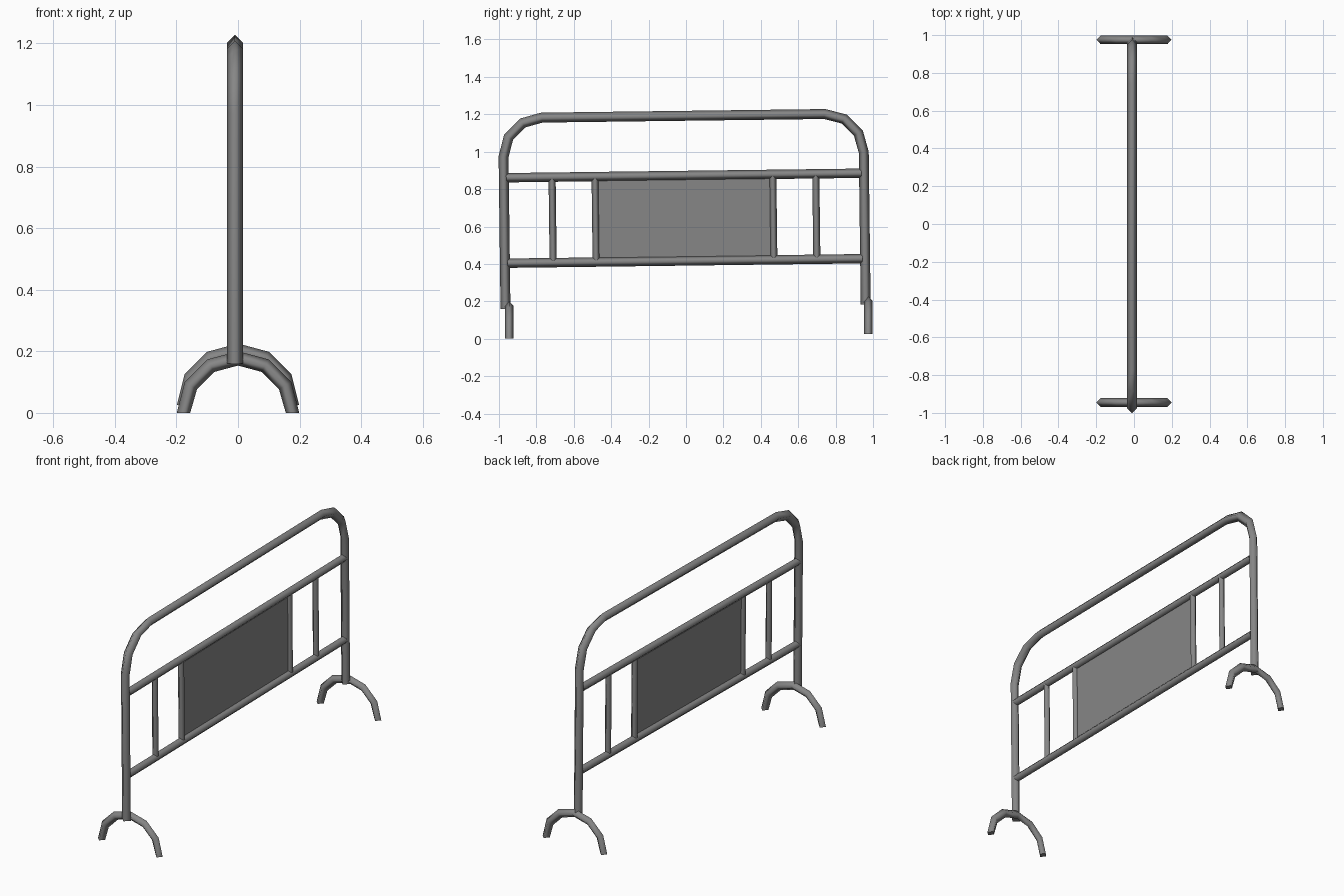
import bpy, bmesh, math
from mathutils import Vector, Matrix

cube = bpy.data.objects.get("Cube")
if cube:
    bpy.data.objects.remove(cube, do_unlink=True)

# Single painted-steel colour
steel = bpy.data.materials.new("steel_grey")
steel.use_nodes = True
GREY = (0.24, 0.24, 0.24, 1)
steel.diffuse_color = GREY
steel.node_tree.nodes["Principled BSDF"].inputs["Base Color"].default_value = GREY

LEAN = Matrix.Rotation(0.0127, 4, 'X')   # whole barrier leans slightly lengthwise
FRAME_X = -0.01
POST_Y = 0.963


def finish(name, bm, lean=True):
    bmesh.ops.recalc_face_normals(bm, faces=bm.faces)
    if lean:
        bm.transform(LEAN)
    mesh = bpy.data.meshes.new(name)
    bm.to_mesh(mesh)
    bm.free()
    mesh.materials.append(steel)
    obj = bpy.data.objects.new(name, mesh)
    bpy.context.collection.objects.link(obj)
    return obj


def tube(name, points, radius, normal, lean=True):
    """Sweep a four-sided tube with mitred bends along a path in one plane."""
    pts = [Vector(p) for p in points]
    n = Vector(normal)
    dirs = [(b - a).normalized() for a, b in zip(pts, pts[1:])]
    bm = bmesh.new()
    rings = []
    for i, p in enumerate(pts):
        before, after = dirs[max(i - 1, 0)], dirs[min(i, len(dirs) - 1)]
        tangent = (before + after).normalized()
        side = n.cross(tangent) / tangent.dot(after)
        rings.append([bm.verts.new(p + radius * d) for d in (side, n, -side, -n)])
    for a, b in zip(rings, rings[1:]):
        for k in range(4):
            j = (k + 1) % 4
            bm.faces.new((a[k], a[j], b[j], b[k])).smooth = True
    bm.faces.new(rings[0])
    bm.faces.new(rings[-1])
    return finish(name, bm, lean)


def arc(cy, cz, r, start, end, steps):
    for i in range(steps + 1):
        t = math.radians(start + (end - start) * i / steps)
        yield cy + r * math.cos(t), cz + r * math.sin(t)


# Outer hoop: two posts joined by a top bar with rounded corners
bend, top, foot_z = 0.207, 1.192, 0.172
right_corner = list(arc(POST_Y - bend, top - bend, bend, 0, 90, 3))
half = [(POST_Y, foot_z)] + right_corner
profile = half + [(-y, z) for y, z in reversed(half)]
tube("outer_frame", [(FRAME_X, y, z) for y, z in profile], 0.0265, (1, 0, 0))

# Horizontal rails
for name, z in (("lower_rail", 0.416), ("upper_rail", 0.873)):
    tube(name, [(FRAME_X, -0.95, z), (FRAME_X, 0.95, z)], 0.025, (1, 0, 0))

# Upright bars
for side, s in (("front", -1), ("back", 1)):
    for name, y in (("outer_bar", 0.705), ("panel_bar", 0.475)):
        tube(f"{side}_{name}", [(FRAME_X, s * y, 0.425), (FRAME_X, s * y, 0.865)],
             0.019, (1, 0, 0))

# Sheet panel
bm = bmesh.new()
bmesh.ops.create_cube(bm, size=1)
bm.transform(Matrix.Translation((FRAME_X, 0, 0.645)) @ Matrix.Diagonal((0.004, 0.95, 0.45, 1)))
finish("sheet_panel", bm)

# Arched feet
for name, y, z in (("front_foot", -0.945, 0.0), ("back_foot", 0.975, 0.025)):
    path = [(x, y, h) for x, h in arc(0, z, 0.177, 0, 180, 6)]
    foot = tube(name, path, 0.0225, (0, 1, 0), lean=False)
    # Trim the feet level with the floor
    for v in foot.data.vertices:
        if v.co.z < z + 0.02:
            v.co.z = z
